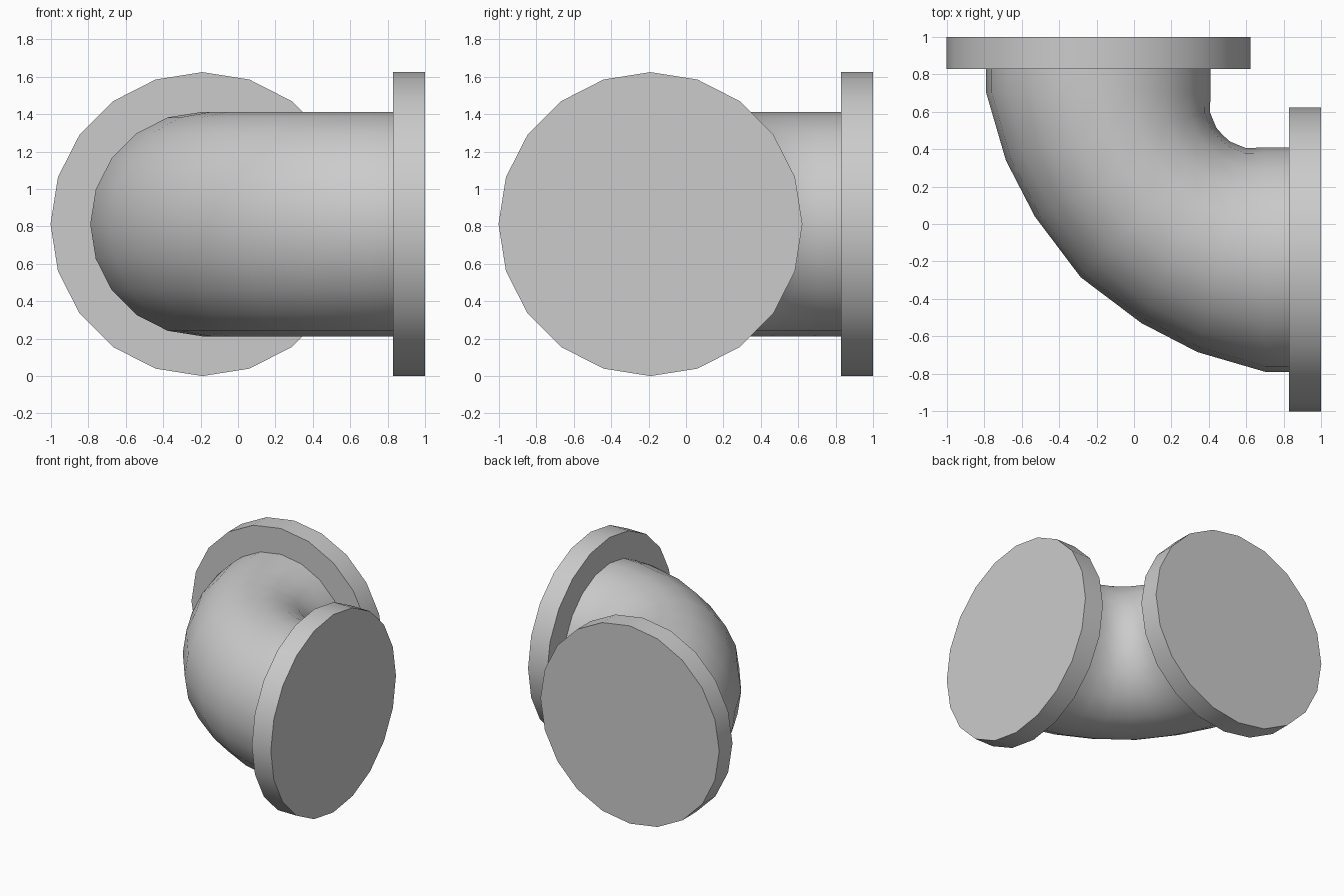
import bpy, bmesh, math
from mathutils import Vector

cube = bpy.data.objects.get("Cube")
if cube:
    bpy.data.objects.remove(cube, do_unlink=True)

SIDES = 20
AXIS = -0.19      # offset of both pipe axes
MID_Z = 0.8125    # height of the pipe axes
PIPE_R = 0.6
FLANGE_R = 0.8125

grey = bpy.data.materials.new("plain grey")
grey.use_nodes = True
colour = (0.6, 0.6, 0.6, 1)
grey.diffuse_color = colour
grey.node_tree.nodes["Principled BSDF"].inputs["Base Color"].default_value = colour


def loft(name, rings):
    """Loft elliptical rings given as (outer, inner, half height), capped at both ends."""
    bm = bmesh.new()
    loops = []
    for outer, inner, height in rings:
        a, b = Vector((*outer, MID_Z)), Vector((*inner, MID_Z))
        centre, across = (a + b) / 2, (b - a) / 2
        loop = []
        for i in range(SIDES):
            t = math.tau * i / SIDES
            loop.append(bm.verts.new(centre + across * math.cos(t)
                                     + Vector((0, 0, height * math.sin(t)))))
        loops.append(loop)
    for p, q in zip(loops, loops[1:]):
        for i in range(SIDES):
            j = (i + 1) % SIDES
            bm.faces.new((p[i], p[j], q[j], q[i]))
    bm.faces.new(loops[0])
    bm.faces.new(loops[-1])
    bmesh.ops.recalc_face_normals(bm, faces=bm.faces)
    mesh = bpy.data.meshes.new(name)
    bm.to_mesh(mesh)
    bm.free()
    mesh.materials.append(grey)
    obj = bpy.data.objects.new(name, mesh)
    bpy.context.collection.objects.link(obj)
    bpy.ops.object.select_all(action='DESELECT')
    obj.select_set(True)
    bpy.context.view_layer.objects.active = obj
    bpy.ops.object.shade_smooth_by_angle(angle=math.radians(35))
    return obj


def swap(p):
    return (p[1], p[0])


# Elbow pipe: half the bend, then mirrored across the diagonal
half = [
    ((AXIS - PIPE_R, 0.84), (AXIS + PIPE_R, 0.84), PIPE_R),
    ((AXIS - PIPE_R, 0.70), (AXIS + PIPE_R, 0.70), PIPE_R),
    ((-0.685, 0.34), (0.405, 0.60), PIPE_R),
    ((-0.53, 0.04), (0.44, 0.515), PIPE_R),
]
middle = [((-0.285, -0.285), (0.475, 0.475), PIPE_R)]
mirrored = [(swap(o), swap(i), h) for o, i, h in reversed(half)]
loft("elbow_pipe", half + middle + mirrored)

# End flanges
lo, hi = AXIS - FLANGE_R, AXIS + FLANGE_R
back = [((lo, y), (hi, y), FLANGE_R) for y in (0.828, 1.0)]
loft("back_flange", back)
loft("left_flange", [(swap(o), swap(i), h) for o, i, h in back])
